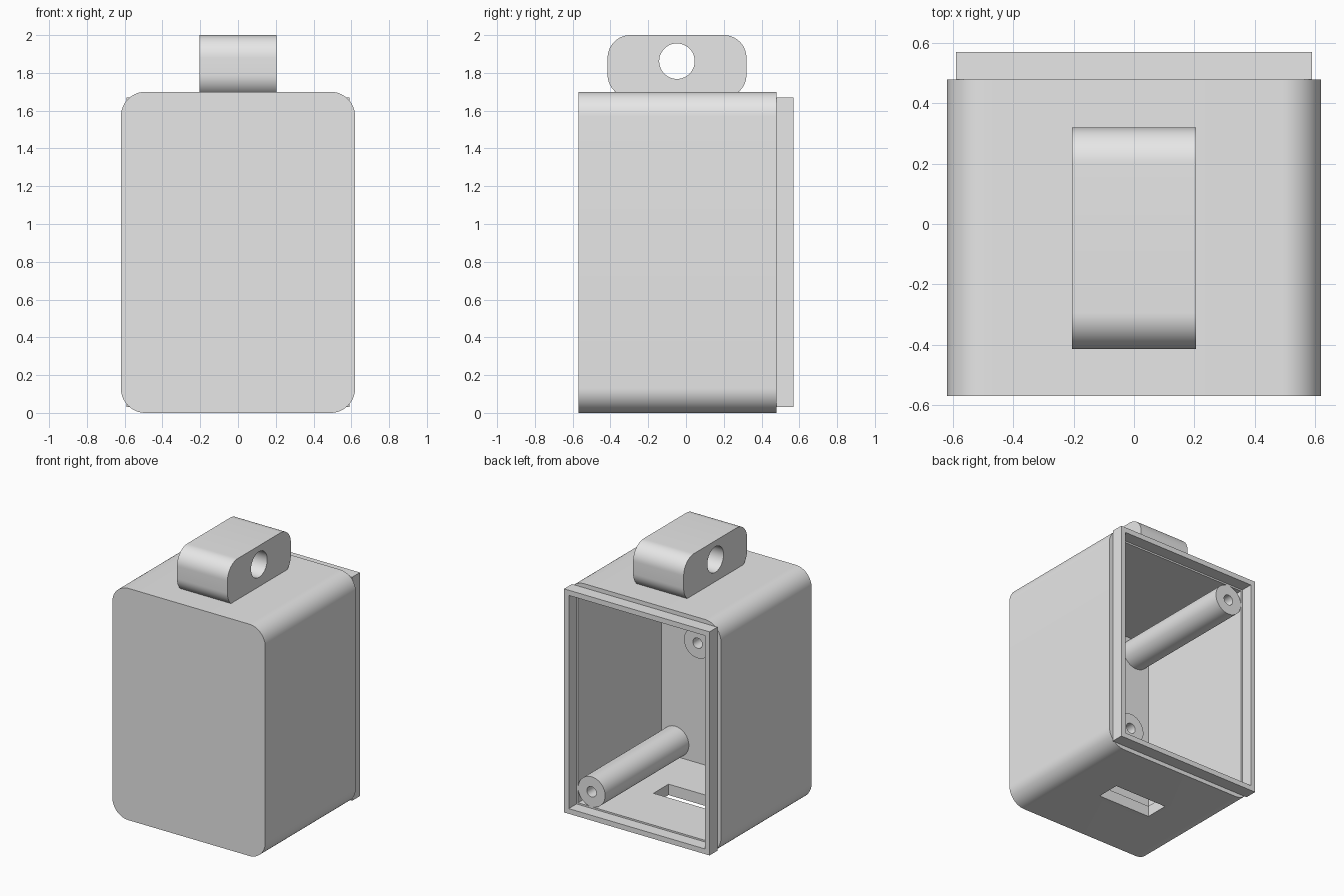
import bpy, bmesh, math
from mathutils import Vector

if "Cube" in bpy.data.objects:
    bpy.data.objects.remove(bpy.data.objects["Cube"], do_unlink=True)

gray = bpy.data.materials.new("light gray plastic")
gray.use_nodes = True
color = (0.8, 0.8, 0.8, 1)
gray.diffuse_color = color
gray.node_tree.nodes["Principled BSDF"].inputs["Base Color"].default_value = color


def rounded_rect(a0, a1, b0, b1, r=0, steps=14):
    """Outline of a rectangle, with round corners if r is above zero."""
    if r == 0:
        return [(a1, b1), (a0, b1), (a0, b0), (a1, b0)]
    centres = [(a1 - r, b1 - r), (a0 + r, b1 - r), (a0 + r, b0 + r), (a1 - r, b0 + r)]
    points = []
    for corner, (a, b) in enumerate(centres):
        for i in range(steps + 1):
            t = (corner + i / steps) * math.pi / 2
            points.append((a + r * math.cos(t), b + r * math.sin(t)))
    return points


def circle(a, b, r, steps=48):
    turn = 2 * math.pi / steps
    return [(a + r * math.cos(i * turn), b + r * math.sin(i * turn)) for i in range(steps)]


def prism(name, outline, start, end, axis):
    """Extrude an outline along x (outline in y, z) or y (outline in x, z)."""
    bm = bmesh.new()
    place = (lambda a, b: (start, a, b)) if axis == "x" else (lambda a, b: (a, start, b))
    face = bm.faces.new([bm.verts.new(place(a, b)) for a, b in outline])
    out = bmesh.ops.extrude_face_region(bm, geom=[face])
    move = Vector((end - start, 0, 0) if axis == "x" else (0, end - start, 0))
    bmesh.ops.translate(bm, vec=move, verts=[v for v in out["geom"] if isinstance(v, bmesh.types.BMVert)])
    bmesh.ops.recalc_face_normals(bm, faces=bm.faces)
    mesh = bpy.data.meshes.new(name)
    bm.to_mesh(mesh)
    bm.free()
    mesh.materials.append(gray)
    obj = bpy.data.objects.new(name, mesh)
    bpy.context.collection.objects.link(obj)
    return obj


def select(obj):
    bpy.ops.object.select_all(action="DESELECT")
    obj.select_set(True)
    bpy.context.view_layer.objects.active = obj


def finish(obj, *cutters):
    """Cut the holes, drop the cutters and smooth the curved faces."""
    select(obj)
    for cutter in cutters:
        mod = obj.modifiers.new("cut", "BOOLEAN")
        mod.operation = "DIFFERENCE"
        mod.solver = "EXACT"
        mod.object = cutter
        bpy.ops.object.modifier_apply(modifier=mod.name)
        bpy.data.objects.remove(cutter, do_unlink=True)
    bpy.ops.object.shade_smooth_by_angle(angle=math.radians(30))


FRONT, SEAM, BACK = -0.57, 0.48, 0.57
HEIGHT, WALL, INNER = 1.70, 0.08, 0.54

# Housing: rounded shell, open at the back, with a slot in the floor
housing = prism("housing", rounded_rect(-0.62, 0.62, 0, HEIGHT, 0.13), FRONT, SEAM, "y")
cavity = prism("cavity_cutter", rounded_rect(-INNER, INNER, WALL, HEIGHT - WALL), FRONT + WALL, 0.7, "y")
slot = prism("slot_cutter", rounded_rect(-0.105, 0.07, -0.1, 0.2), -0.215, 0.215, "x")
finish(housing, cavity, slot)

# Square rim around the back opening
rim = prism("back_rim", rounded_rect(-0.59, 0.59, 0.03, HEIGHT - 0.03), SEAM, BACK, "y")
opening = prism("rim_cutter", rounded_rect(-0.552, 0.552, 0.068, HEIGHT - 0.068), 0.3, 0.7, "y")
finish(rim, opening)

# Two screw posts in opposite corners
for name, x, z in (("lower_left_post", 0.43, 0.19), ("upper_right_post", -0.43, 1.51)):
    post = prism(name, circle(x, z, 0.11), FRONT + 0.06, SEAM, "y")
    bore = prism("bore_cutter", circle(x, z, 0.038, 24), 0.1, 0.7, "y")
    finish(post, bore)

# Hanging lug on top with a cross hole
lug = prism("hanging_lug", rounded_rect(-0.415, 0.32, 1.67, 2.0, 0.12), -0.205, 0.205, "x")
hole = prism("lug_hole_cutter", circle(-0.048, 1.862, 0.094), -0.5, 0.5, "x")
finish(lug, hole)
